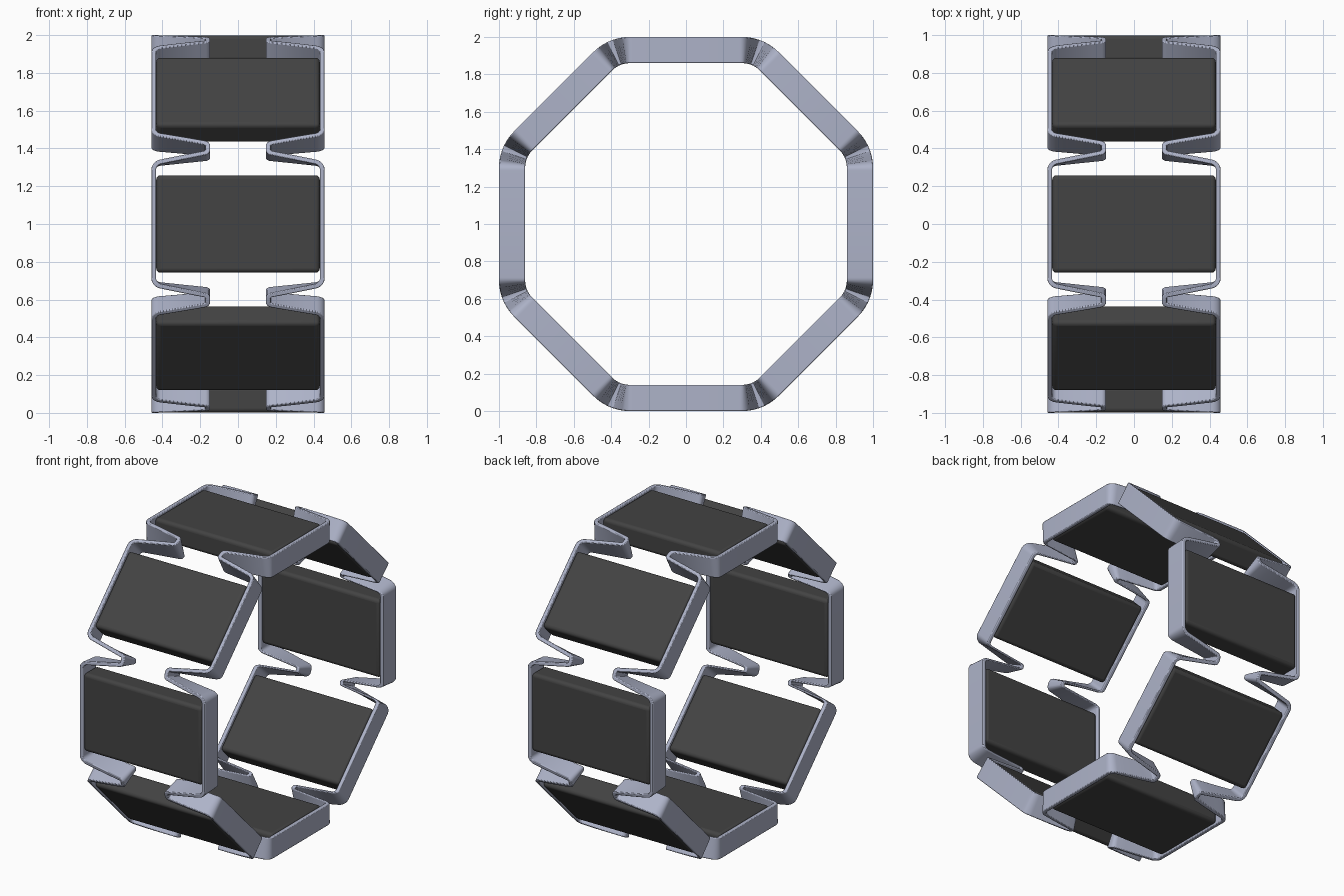
import bpy, bmesh, math
from mathutils import Vector, Matrix

old = bpy.data.objects.get("Cube")
if old:
    bpy.data.objects.remove(old, do_unlink=True)

LINKS = 8
OUTER, DEPTH = 1.0, 0.14      # outer apothem and radial depth of the band
FLAT, BEND = 0.30, 0.275      # flat half-length and outer bend radius
THICK = 0.025
STEP = math.tau / LINKS
FOLD = FLAT + BEND * STEP / 2  # developed position of the fold centre


def material(name, color):
    m = bpy.data.materials.new(name)
    m.use_nodes = True
    m.diffuse_color = (*color, 1)
    m.node_tree.nodes["Principled BSDF"].inputs["Base Color"].default_value = (*color, 1)
    return m


band_mat = material("pale blue grey", (0.42, 0.45, 0.58))
block_mat = material("charcoal", (0.056, 0.056, 0.056))


def finish(name, bm, mat, bevel, segments):
    bmesh.ops.recalc_face_normals(bm, faces=bm.faces)
    me = bpy.data.meshes.new(name)
    bm.to_mesh(me)
    bm.free()
    me.materials.append(mat)
    ob = bpy.data.objects.new(name, me)
    ob.location.z = OUTER
    bpy.context.collection.objects.link(ob)
    mod = ob.modifiers.new("rounded edges", "BEVEL")
    mod.width, mod.segments, mod.limit_method = bevel, segments, "ANGLE"
    mod.angle_limit = math.radians(50)
    bpy.ops.object.select_all(action="DESELECT")
    ob.select_set(True)
    bpy.context.view_layer.objects.active = ob
    bpy.ops.object.shade_smooth_by_angle(angle=math.radians(40))
    return ob


def fillet(a, b, c, radius, steps=7):
    """Round the corner b of the path a-b-c."""
    d1, d2 = (a - b).normalized(), (c - b).normalized()
    half = d1.angle(d2) / 2
    reach = radius / math.tan(half)
    centre = b + (d1 + d2).normalized() * radius / math.sin(half)
    p, q = b + d1 * reach - centre, b + d2 * reach - centre
    # blend between the two tangent points, pushed out to the radius
    return [centre + p.lerp(q, i / steps).normalized() * radius for i in range(steps + 1)]


def link_path():
    """One link: straight side, then rounded corner, leg and fold tip at each end."""
    start = Vector((0, 0.4465))
    corner = Vector((0.322, 0.4465))
    tip_a = Vector((FOLD - 0.026, 0.1605))
    tip_b = Vector((FOLD, 0.1605))
    bend = fillet(start, corner, tip_a, 0.045)
    tip = fillet(corner, tip_a, tip_b, 0.018, 4)
    leg = [bend[-1].lerp(tip[0], i / 4) for i in range(1, 4)]
    half = [start] + bend + leg + tip + [tip_b]
    left = [Vector((-p.x, p.y)) for p in reversed(half[1:])]
    return (left + half)[:-1]


def wrap(s, x, depth, link):
    """Bend a developed point around the rounded octagon."""
    ang = max(0, abs(s) - FLAT) / BEND
    r = BEND - depth
    u = min(abs(s), FLAT) + r * math.sin(ang)
    n = OUTER - BEND + r * math.cos(ang)
    return Matrix.Rotation(link * STEP, 3, "X") @ Vector((x, math.copysign(u, s), n))


def make_band(name, side):
    path = link_path()
    count = len(path)
    bm = bmesh.new()
    rings = []
    for link in range(LINKS):
        for i, p in enumerate(path):
            # the neighbouring points may lie on the next or previous link
            prev = path[i - 1] - Vector((2 * FOLD if i == 0 else 0, 0))
            nxt = path[(i + 1) % count] + Vector((2 * FOLD if i == count - 1 else 0, 0))
            d1, d2 = (p - prev).normalized(), (nxt - p).normalized()
            t = (d1 + d2).normalized()
            off = Vector((-t.y, t.x)) * (THICK / 2) / max(0.5, t.dot(d1))
            ring = []
            for sign, depth in ((1, 0), (-1, 0), (-1, DEPTH), (1, DEPTH)):
                q = p + off * sign
                ring.append(bm.verts.new(wrap(q.x, q.y * side, depth, link)))
            rings.append(ring)
    # the far end of each link joins the start of the previous one
    for k, a in enumerate(rings):
        link, i = divmod(k, count)
        b = rings[k + 1 if i < count - 1 else ((link - 1) % LINKS) * count]
        for c in range(4):
            bm.faces.new((a[c], a[(c + 1) % 4], b[(c + 1) % 4], b[c]))
    finish(name, bm, band_mat, 0.005, 2)


make_band("left_band", 1)
make_band("right_band", -1)

# Rounded blocks held between the bands
for link in range(LINKS):
    bm = bmesh.new()
    bmesh.ops.create_cube(bm, size=1)
    bmesh.ops.scale(bm, vec=(0.866, 0.515, DEPTH - 0.002), verts=bm.verts)
    bmesh.ops.translate(bm, vec=(0, 0, OUTER - DEPTH / 2), verts=bm.verts)
    block = finish(f"block_{link + 1}", bm, block_mat, 0.022, 4)
    block.rotation_euler.x = link * STEP
